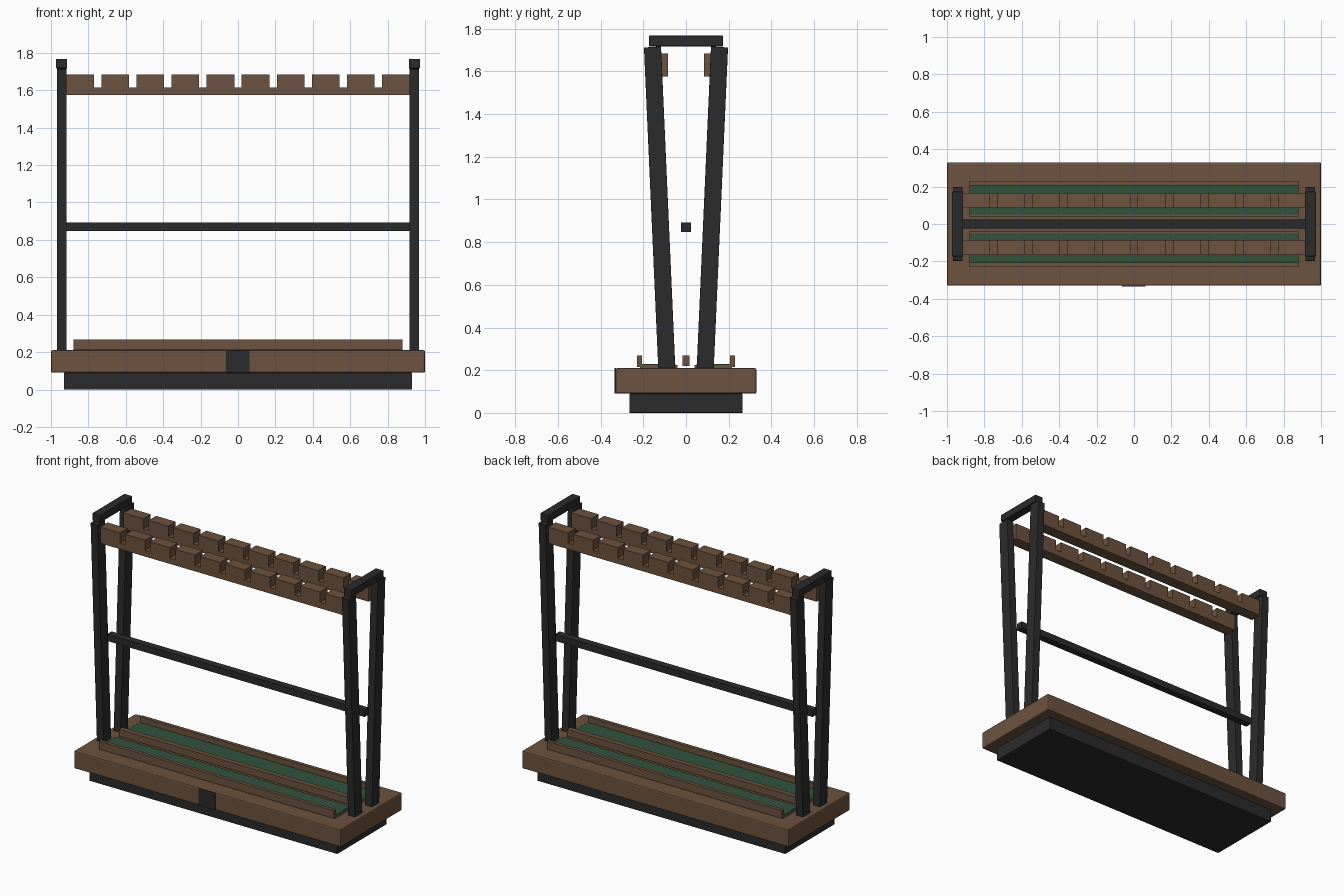
import bpy
import bmesh

cube = bpy.data.objects.get("Cube")
if cube:
    bpy.data.objects.remove(cube, do_unlink=True)


def material(name, color):
    m = bpy.data.materials.new(name)
    m.use_nodes = True
    m.diffuse_color = (*color, 1)
    bsdf = next(n for n in m.node_tree.nodes if n.type == "BSDF_PRINCIPLED")
    bsdf.inputs["Base Color"].default_value = (*color, 1)
    bsdf.inputs["Roughness"].default_value = 0.8
    return m


WOOD = material("brown wood", (0.15, 0.084, 0.05))
METAL = material("dark metal", (0.024, 0.024, 0.025))
FELT = material("green felt", (0.032, 0.085, 0.045))
DULL = material("grey inlay", (0.06, 0.06, 0.06))


def finish(name, bm, mat, bevel=0):
    """Turn a bmesh into a named object, with an optional edge bevel."""
    bmesh.ops.recalc_face_normals(bm, faces=bm.faces)
    mesh = bpy.data.meshes.new(name)
    bm.to_mesh(mesh)
    bm.free()
    mesh.materials.append(mat)
    ob = bpy.data.objects.new(name, mesh)
    bpy.context.collection.objects.link(ob)
    if bevel:
        mod = ob.modifiers.new("edge bevel", "BEVEL")
        mod.width = bevel
        mod.segments = 2
    return ob


def extrude(name, outline, offset, mat, bevel=0):
    """Extrude a closed outline of 3D points along an offset."""
    bm = bmesh.new()
    face = bm.faces.new([bm.verts.new(p) for p in outline])
    moved = bmesh.ops.extrude_face_region(bm, geom=[face])["geom"]
    verts = [v for v in moved if isinstance(v, bmesh.types.BMVert)]
    bmesh.ops.translate(bm, verts=verts, vec=offset)
    return finish(name, bm, mat, bevel)


def box(name, x, y, z, mat, bevel=0):
    """Box from (low, high) ranges on each axis."""
    outline = [(x[0], y[0], z[0]), (x[1], y[0], z[0]),
               (x[1], y[1], z[0]), (x[0], y[1], z[0])]
    return extrude(name, outline, (0, 0, z[1] - z[0]), mat, bevel)


def span(side, a, b):
    """Range mirrored to the given side."""
    return sorted((side * a, side * b))


# Base
box("plinth", (-0.93, 0.93), (-0.265, 0.265), (0, 0.09), METAL, 0.003)
box("base_slab", (-1, 1), (-0.33, 0.33), (0.09, 0.21), WOOD, 0.008)
box("front_plate", (-0.064, 0.062), (-0.334, -0.328), (0.092, 0.21), METAL)

# Plain round inlay on the plate
bm = bmesh.new()
bmesh.ops.create_circle(bm, cap_ends=True, radius=0.042, segments=24)
disc = bm.faces[:]
bmesh.ops.inset_region(bm, faces=disc, thickness=0.007)
bmesh.ops.delete(bm, geom=disc, context="FACES")
for v in bm.verts:
    v.co = (v.co.x, -0.335, v.co.y + 0.15)
finish("plate_ring", bm, DULL)

# Trays with felt, and their lips
LENGTH = (-0.88, 0.88)
box("centre_lip", LENGTH, (-0.017, 0.017), (0.22, 0.268), WOOD)
for side, label in ((-1, "front"), (1, "back")):
    box(label + "_tray", LENGTH, span(side, 0.04, 0.215), (0.205, 0.225), WOOD)
    box(label + "_felt", LENGTH, span(side, 0.05, 0.206), (0.224, 0.23), FELT)
    box(label + "_lip", LENGTH, span(side, 0.206, 0.23), (0.215, 0.268), WOOD)

# Notched holding rails: the outline steps down at every slot
PITCH, SLOT, END = 0.1875, 0.02, 0.92
LOW, FLOOR, TOP = 1.575, 1.615, 1.685
steps = [(-END, LOW), (-END, TOP)]
for i in range(-4, 5):
    left, right = i * PITCH - SLOT, i * PITCH + SLOT
    steps += [(left, TOP), (left, FLOOR), (right, FLOOR), (right, TOP)]
steps += [(END, TOP), (END, LOW)]
for side, label in ((-1, "front"), (1, "back")):
    extrude(label + "_notched_rail", [(x, side * 0.085, z) for x, z in steps],
            (0, side * 0.08, 0), WOOD)

# Leaning posts and top caps
lean = [(0.05, 0.208), (0.13, 0.208), (0.197, 1.712), (0.117, 1.717)]
for sx, xl in ((-1, "right"), (1, "left")):
    for sy, yl in ((-1, "front"), (1, "back")):
        extrude(f"{yl}_{xl}_post", [(sx * 0.916, sy * y, z) for y, z in lean],
                (sx * 0.052, 0, 0), METAL, 0.002)
    box(xl + "_top_cap", span(sx, 0.913, 0.973), (-0.173, 0.173),
        (1.717, 1.768), METAL, 0.004)

# Middle crossbar
box("crossbar", (-0.965, 0.965), (-0.024, 0.024), (0.847, 0.893), METAL)
